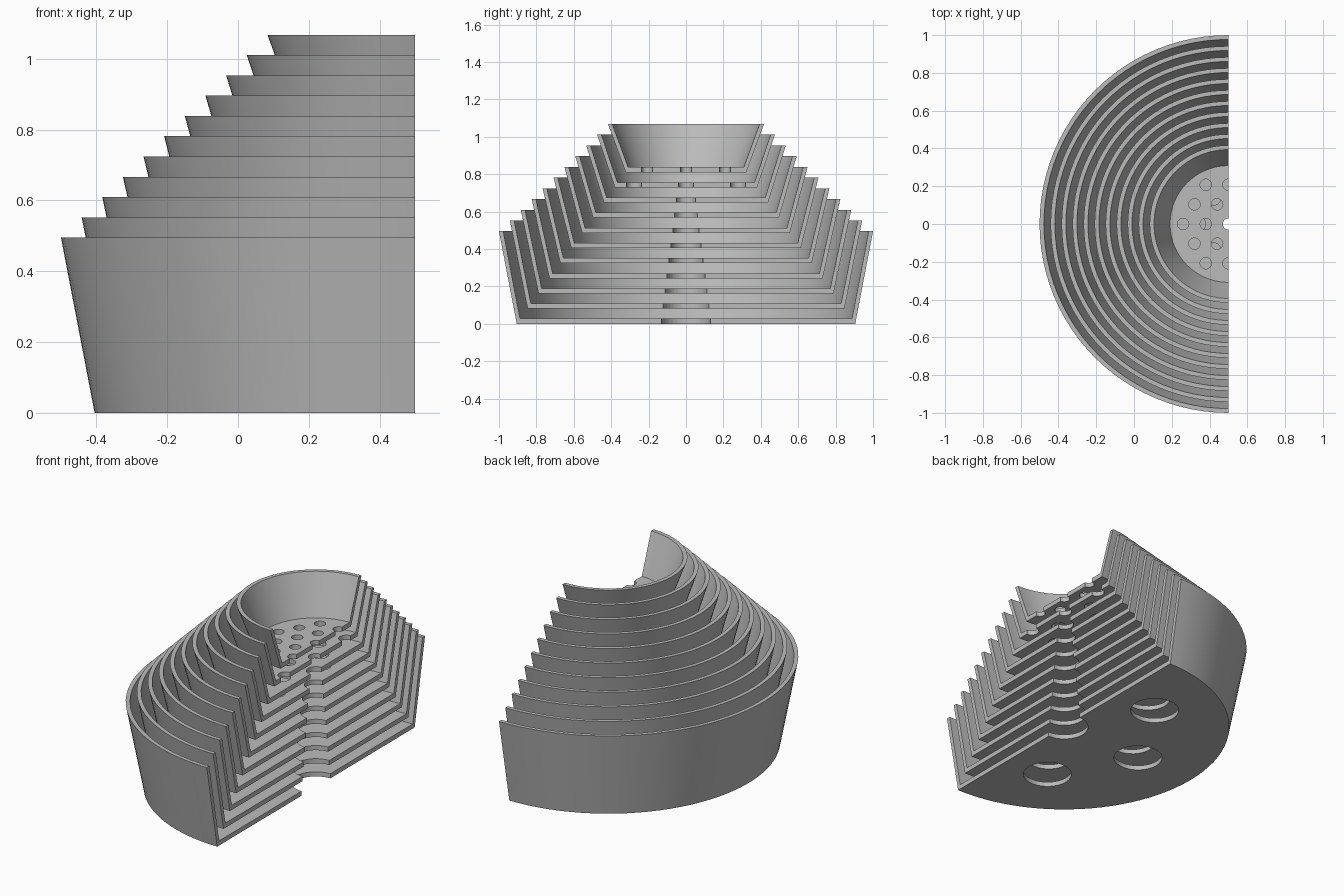
import bpy, bmesh, math
from mathutils import Matrix

cube = bpy.data.objects.get("Cube")
if cube:
    bpy.data.objects.remove(cube)

AXIS_X = 0.5        # the cut plane, also the axis of every pot
WALL, FLOOR = 0.023, 0.027
POTS = 11

grey = bpy.data.materials.new("plain grey")
grey.use_nodes = True
colour = (0.5, 0.5, 0.5, 1)
grey.diffuse_color = colour
grey.node_tree.nodes["Principled BSDF"].inputs["Base Color"].default_value = colour


def make_object(name, bm):
    mesh = bpy.data.meshes.new(name)
    bm.to_mesh(mesh)
    bm.free()
    mesh.materials.append(grey)
    obj = bpy.data.objects.new(name, mesh)
    obj.location.x = AXIS_X
    bpy.context.collection.objects.link(obj)
    return obj


def half_pot(name, base, rim, bottom, top):
    """Half revolution of a tapered pot, closed along the cut plane."""
    bm = bmesh.new()
    slope = (rim - base) / (top - bottom)
    profile = [(0, bottom), (base, bottom), (rim, top), (rim - WALL, top),
               (base - WALL + slope * FLOOR, bottom + FLOOR), (0, bottom + FLOOR)]
    verts = [bm.verts.new((0, r, z)) for r, z in profile]
    edges = [bm.edges.new(pair) for pair in zip(verts, verts[1:])]
    bmesh.ops.spin(bm, geom=verts + edges, cent=(0, 0, 0), axis=(0, 0, 1),
                   angle=math.pi, steps=48)
    bmesh.ops.remove_doubles(bm, verts=bm.verts, dist=0.0001)
    bmesh.ops.holes_fill(bm, edges=[e for e in bm.edges if e.is_boundary], sides=0)
    bmesh.ops.recalc_face_normals(bm, faces=bm.faces)
    return make_object(name, bm)


def hole_cutter(radius, limit, z):
    """Hexagonal pattern of drainage holes that fit on the floor."""
    bm = bmesh.new()
    pitch = 4 * radius
    for row in range(-2, 3):
        for col in range(-2, 3):
            x = (col + row / 2) * pitch
            y = row * pitch * math.sqrt(3) / 2
            if x < radius and math.hypot(x, y) + radius < limit:
                bmesh.ops.create_cone(bm, cap_ends=True, segments=32,
                                      radius1=radius, radius2=radius, depth=0.08,
                                      matrix=Matrix.Translation((x, y, z)))
    cutter = make_object("hole_cutter", bm)
    cutter.hide_render = True
    return cutter


# Nested pots, from the largest at the bottom to the smallest on top
for i in range(POTS):
    t = i / (POTS - 1)
    base, rim = 0.905 - 0.583 * t, 1 - 0.583 * t
    bottom, top = 0.81 * t, 0.495 + 0.573 * t
    pot = half_pot(f"pot_{i + 1}", base, rim, bottom, top)
    cutter = hole_cutter(0.132 - 0.102 * t, 0.88 * base, bottom + FLOOR / 2)

    # Drill the drainage holes
    mod = pot.modifiers.new("holes", 'BOOLEAN')
    mod.operation = 'DIFFERENCE'
    mod.solver = 'EXACT'
    mod.object = cutter
    graph = bpy.context.evaluated_depsgraph_get()
    drilled = bpy.data.meshes.new_from_object(pot.evaluated_get(graph))
    pot.modifiers.clear()
    pot.data = drilled
    bpy.data.objects.remove(cutter)

    # Smooth round walls, crisp rims and cut edges
    bpy.ops.object.select_all(action='DESELECT')
    pot.select_set(True)
    bpy.context.view_layer.objects.active = pot
    bpy.ops.object.shade_smooth_by_angle(angle=math.radians(30))
